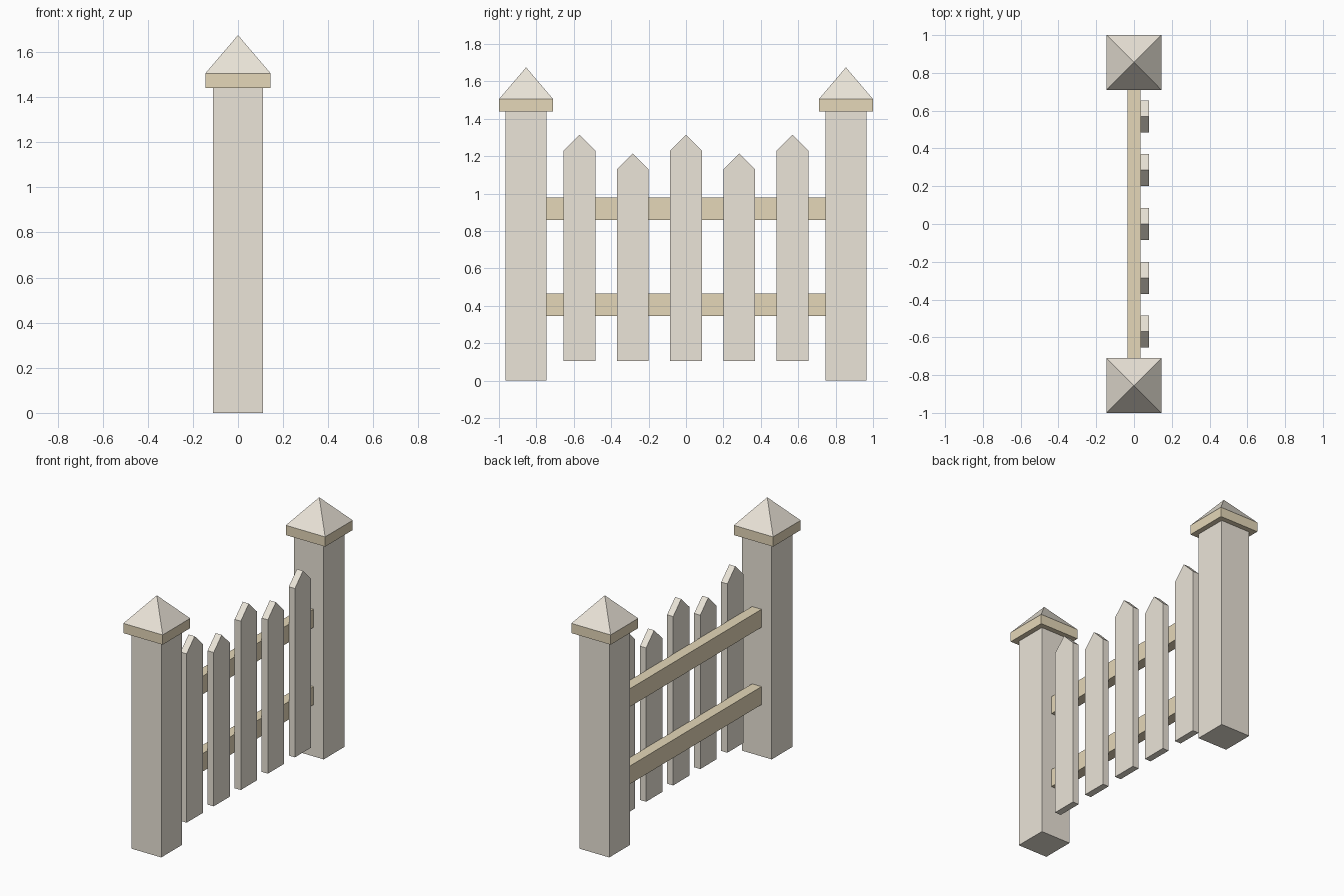
import bpy
import math

if "Cube" in bpy.data.objects:
    bpy.data.objects.remove(bpy.data.objects["Cube"])


def material(name, color):
    mat = bpy.data.materials.new(name)
    mat.diffuse_color = (*color, 1)
    mat.use_nodes = True
    mat.node_tree.nodes["Principled BSDF"].inputs["Base Color"].default_value = mat.diffuse_color
    return mat


cream = material("cream_paint", (0.83, 0.78, 0.69))
tan = material("tan_wood", (0.78, 0.68, 0.48))


def box(name, center, size, mat):
    bpy.ops.mesh.primitive_cube_add(size=1, location=center)
    obj = bpy.context.object
    obj.name = name
    obj.scale = size
    bpy.ops.object.transform_apply(location=False, rotation=False, scale=True)
    obj.data.materials.append(mat)


def picket(name, y, peak):
    # Pointed outline in the y-z plane, extruded along x
    w, bottom, shoulder = 0.085, 0.105, peak - 0.085
    outline = [(-w, bottom), (w, bottom), (w, shoulder), (0, peak), (-w, shoulder)]
    n = len(outline)
    verts = [(x, y + py, z) for x in (0.035, 0.08) for py, z in outline]
    faces = [tuple(reversed(range(n))), tuple(range(n, 2 * n))]
    faces += [(i, (i + 1) % n, n + (i + 1) % n, n + i) for i in range(n)]
    mesh = bpy.data.meshes.new(name)
    mesh.from_pydata(verts, [], faces)
    mesh.materials.append(cream)
    bpy.context.collection.objects.link(bpy.data.objects.new(name, mesh))


# Posts with cap slab and pyramid top
for side, y in (("near", -0.855), ("far", 0.855)):
    box(f"{side}_post", (0, y, 0.72), (0.22, 0.22, 1.44), cream)
    box(f"{side}_post_cap", (0, y, 1.4725), (0.29, 0.29, 0.065), tan)
    bpy.ops.mesh.primitive_cone_add(
        vertices=4, radius1=0.145 * math.sqrt(2), radius2=0, depth=0.17,
        location=(0, y, 1.59), rotation=(0, 0, math.pi / 4))
    top = bpy.context.object
    top.name = f"{side}_post_pyramid"
    top.data.materials.append(cream)

# Horizontal rails between the posts
for name, z in (("lower_rail", 0.405), ("upper_rail", 0.92)):
    box(name, (0, 0, z), (0.07, 1.49, 0.12), tan)

# Pickets of alternating height
for i in range(5):
    picket(f"picket_{i + 1}", (i - 2) * 0.285, 1.315 if i % 2 == 0 else 1.215)
